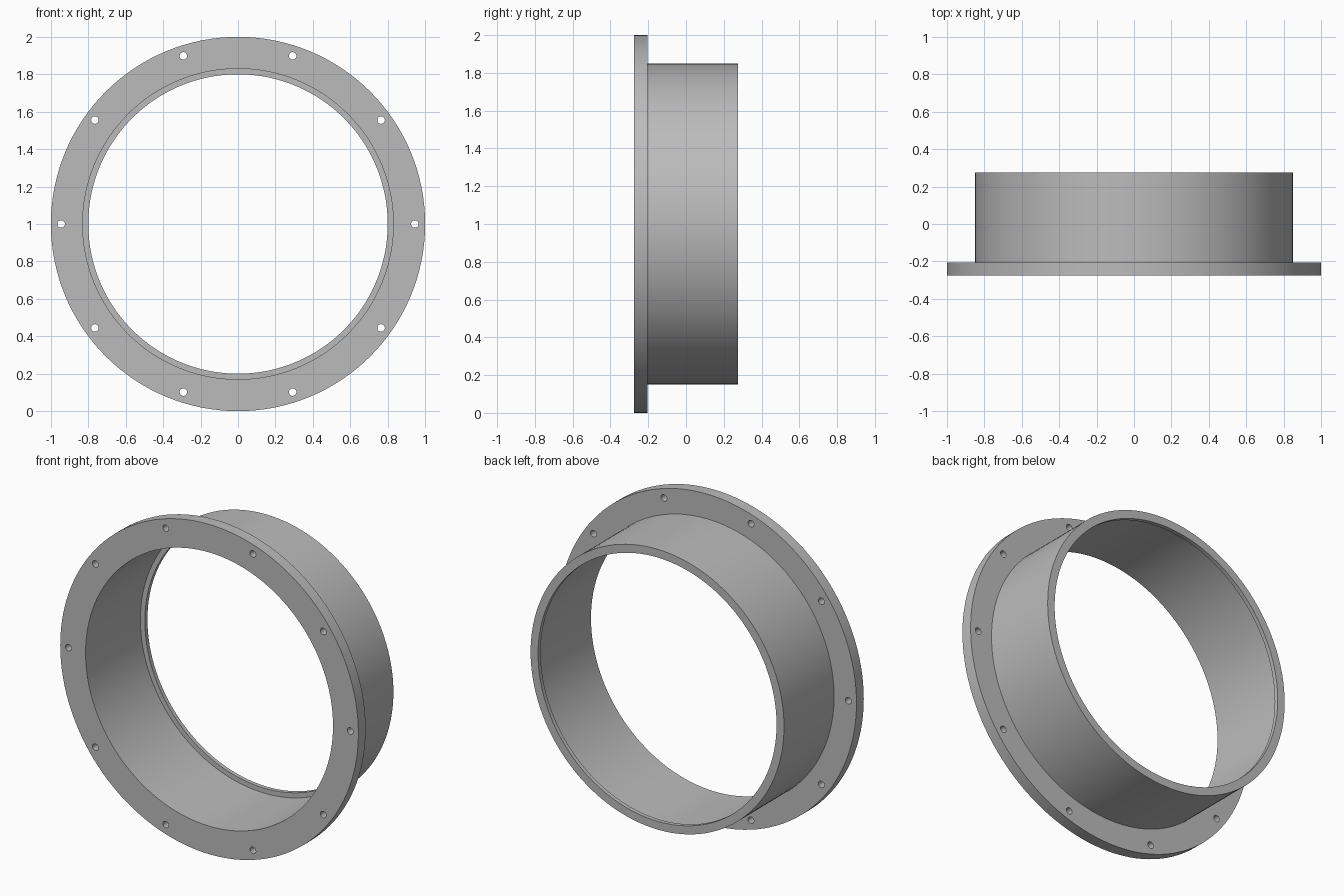
import bpy
import bmesh
import math
from mathutils import Matrix, Vector

SEGMENTS = 128
HOLES = 10
CENTRE = Vector((0, 0, 1))

cube = bpy.data.objects.get("Cube")
if cube:
    bpy.data.objects.remove(cube, do_unlink=True)

grey = bpy.data.materials.new("plain_grey")
grey.use_nodes = True
colour = (0.5, 0.5, 0.5, 1)
grey.diffuse_color = colour
grey.node_tree.nodes["Principled BSDF"].inputs["Base Color"].default_value = colour


def add_object(name, bm):
    bmesh.ops.recalc_face_normals(bm, faces=bm.faces)
    mesh = bpy.data.meshes.new(name)
    bm.to_mesh(mesh)
    bm.free()
    mesh.materials.append(grey)
    obj = bpy.data.objects.new(name, mesh)
    bpy.context.collection.objects.link(obj)
    return obj


# Flange, collar and inward rear lip: one closed (radius, y) section spun about y
front, flange_back, lip_front, back = -0.275, -0.205, 0.25, 0.275
profile = [(0.83, front), (1.0, front), (1.0, flange_back), (0.85, flange_back),
           (0.85, back), (0.80, back), (0.80, lip_front), (0.83, lip_front)]
bm = bmesh.new()
verts = [bm.verts.new((r, y, 1)) for r, y in profile]
edges = [bm.edges.new((v, verts[i - 1])) for i, v in enumerate(verts)]
bmesh.ops.spin(bm, geom=verts + edges, cent=CENTRE, axis=(0, 1, 0),
               angle=math.tau, steps=SEGMENTS, use_merge=True)
bmesh.ops.remove_doubles(bm, verts=bm.verts, dist=0.0001)
collar = add_object("flanged_collar", bm)

# Bolt hole cutters around the flange
bm = bmesh.new()
for i in range(HOLES):
    a = math.tau * i / HOLES
    place = Matrix.Translation(CENTRE + Vector((0.945 * math.cos(a), -0.24, 0.945 * math.sin(a))))
    bmesh.ops.create_cone(bm, cap_ends=True, segments=24, radius1=0.02, radius2=0.02,
                          depth=0.2, matrix=place @ Matrix.Rotation(math.pi / 2, 4, "X"))
cutter = add_object("bolt_hole_cutter", bm)
cutter.hide_render = True

cut = collar.modifiers.new("bolt_holes", "BOOLEAN")
cut.operation = "DIFFERENCE"
cut.solver = "EXACT"
cut.object = cutter

# Apply the holes, then smooth the round walls and keep the rims sharp
bpy.ops.object.select_all(action="DESELECT")
collar.select_set(True)
bpy.context.view_layer.objects.active = collar
bpy.ops.object.modifier_apply(modifier=cut.name)
bpy.data.objects.remove(cutter, do_unlink=True)
bpy.ops.object.shade_smooth_by_angle(angle=math.radians(30))
